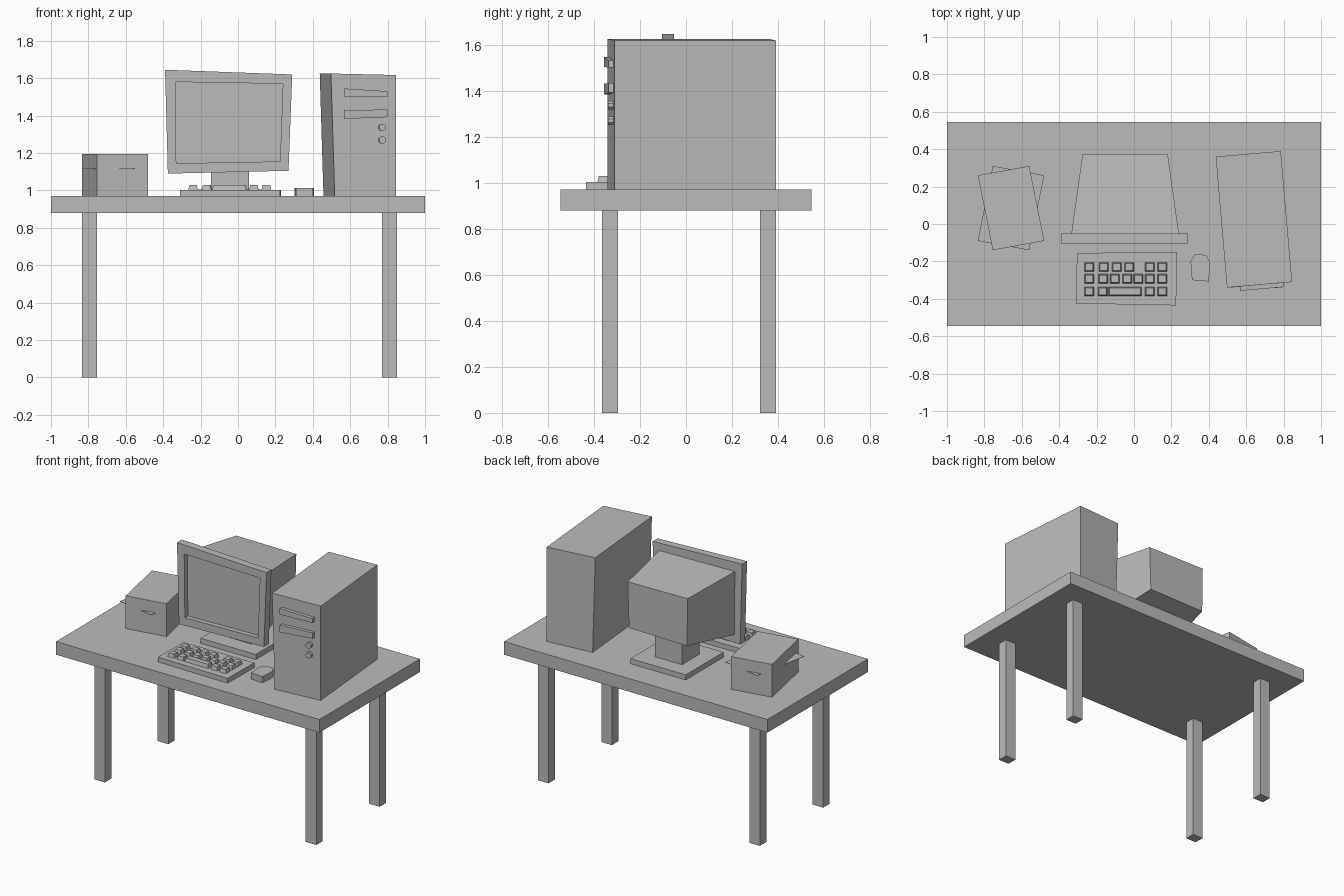
import bpy, bmesh, math
from mathutils import Matrix, Vector

if "Cube" in bpy.data.objects:
    bpy.data.objects.remove(bpy.data.objects["Cube"])

grey = bpy.data.materials.new("plain_grey")
grey.diffuse_color = (0.5, 0.5, 0.5, 1)
grey.use_nodes = True
grey.node_tree.nodes["Principled BSDF"].inputs["Base Color"].default_value = grey.diffuse_color


def finish(name, bm):
    bmesh.ops.recalc_face_normals(bm, faces=bm.faces[:])
    mesh = bpy.data.meshes.new(name)
    bm.to_mesh(mesh)
    bm.free()
    mesh.materials.append(grey)
    ob = bpy.data.objects.new(name, mesh)
    bpy.context.collection.objects.link(ob)
    return ob


def add_loft(bm, bottom, top):
    """Solid between two matching outlines of 3D points."""
    a = [bm.verts.new(p) for p in bottom]
    b = [bm.verts.new(p) for p in top]
    n = len(a)
    bm.faces.new(a[::-1])
    cap = bm.faces.new(b)
    for i in range(n):
        bm.faces.new((a[i], a[(i + 1) % n], b[(i + 1) % n], b[i]))
    return cap


def prism(name, outline, z0, z1):
    bm = bmesh.new()
    add_loft(bm, [(x, y, z0) for x, y in outline], [(x, y, z1) for x, y in outline])
    return finish(name, bm)


def rect(x0, x1, y0, y1):
    return [(x0, y0), (x1, y0), (x1, y1), (x0, y1)]


def at_y(outline, y):
    return [(x, y, z) for x, z in outline]


# Table
prism("table_top", rect(-1, 1, -0.545, 0.545), 0.88, 0.97)
for sx, x in (("left", -0.835), ("right", 0.77)):
    for sy, y in (("front", -0.365), ("back", 0.322)):
        prism(f"{sy}_{sx}_leg", rect(x, x + 0.08, y, y + 0.07), 0, 0.88)

# Monitor bezel with recessed screen
frame = [(-0.375, 1.09), (0.27, 1.105), (0.29, 1.62), (-0.39, 1.645)]
screen = [(-0.33, 1.145), (0.225, 1.155), (0.24, 1.57), (-0.335, 1.58)]
bm = bmesh.new()
front = add_loft(bm, at_y(frame, -0.052), at_y(frame, -0.105))
outer = list(front.verts)
bm.faces.remove(front)
rim = [bm.verts.new(p) for p in at_y(screen, -0.105)]
deep = [bm.verts.new(p) for p in at_y(screen, -0.072)]
for i in range(4):
    j = (i + 1) % 4
    bm.faces.new((outer[i], outer[j], rim[j], rim[i]))
    bm.faces.new((rim[i], rim[j], deep[j], deep[i]))
bm.faces.new(deep)
finish("monitor_bezel", bm)

# Tapered monitor casing, neck and base
bm = bmesh.new()
rear = [(-0.27, 1.215), (0.17, 1.22), (0.18, 1.535), (-0.275, 1.54)]
add_loft(bm, at_y(screen, -0.052), at_y(rear, 0.375))
finish("monitor_casing", bm)
prism("monitor_neck", rect(-0.145, 0.06, 0.06, 0.25), 1.0, 1.2)
prism("monitor_base", rect(-0.25, 0.17, -0.05, 0.36), 0.97, 1.005)

# Computer tower, turned slightly and leaning on its left side
bm = bmesh.new()
add_loft(bm,
         [(0.517, -0.34, 0.97), (0.845, -0.31, 0.97), (0.785, 0.39, 0.97), (0.457, 0.36, 0.97)],
         [(0.497, -0.34, 1.625), (0.845, -0.31, 1.617), (0.785, 0.39, 1.617), (0.437, 0.36, 1.625)])
finish("computer_tower", bm)


def face_y(x):
    return -0.31 + (x - 0.845) * 0.087


# Drive bays and buttons on the tower front
for name, zs in (("upper_drive", (1.503, 1.5, 1.53, 1.545)),
                 ("lower_drive", (1.382, 1.392, 1.432, 1.43))):
    bay = list(zip((0.567, 0.8, 0.8, 0.567), zs))
    bm = bmesh.new()
    add_loft(bm, [(x, face_y(x) + 0.01, z) for x, z in bay],
             [(x, face_y(x) - 0.023, z) for x, z in bay])
    finish(name, bm)
for name, z in (("power_button", 1.337), ("reset_button", 1.27)):
    bm = bmesh.new()
    bmesh.ops.create_cone(bm, cap_ends=True, segments=8, radius1=0.02, radius2=0.02, depth=0.04,
                          matrix=Matrix.Translation((0.77, face_y(0.77) - 0.004, z))
                          @ Matrix.Rotation(math.radians(5), 4, 'Z')
                          @ Matrix.Rotation(math.pi / 2, 4, 'X')
                          @ Matrix.Rotation(math.pi / 8, 4, 'Z'))
    finish(name, bm)

# Keyboard slab and tapered keys
prism("keyboard", [(-0.31, -0.425), (0.225, -0.435), (0.23, -0.15), (-0.305, -0.155)], 0.97, 1.003)
bm = bmesh.new()
rows = {-0.23: (-0.24, -0.162, -0.092, -0.026, 0.085, 0.152),
        -0.293: (-0.24, -0.165, -0.102, -0.037, 0.024, 0.085, 0.152),
        -0.36: (-0.24, -0.168, -0.048, 0.085, 0.152)}
for y, xs in rows.items():
    for x in xs:
        w = 0.09 if x == -0.048 else 0.026
        low, high = [[(px, py, z) for px, py in rect(x - w + t, x + w - t, y - 0.025 + t, y + 0.025 - t)]
                     for z, t in ((1.0, 0), (1.028, 0.006))]
        add_loft(bm, low, high)
finish("keys", bm)

# Mouse
prism("mouse", [(0.31, -0.30), (0.40, -0.307), (0.407, -0.205), (0.385, -0.165),
                (0.325, -0.163), (0.302, -0.2)], 0.97, 1.013)

# Stack of paper with one loose sheet turned the other way
stack = [(-0.755, -0.14), (-0.48, -0.09), (-0.56, 0.31), (-0.835, 0.26)]
prism("paper_stack", stack, 0.97, 1.195)
prism("loose_sheet", [(-1.315 - x, y) for x, y in stack], 1.115, 1.117)
